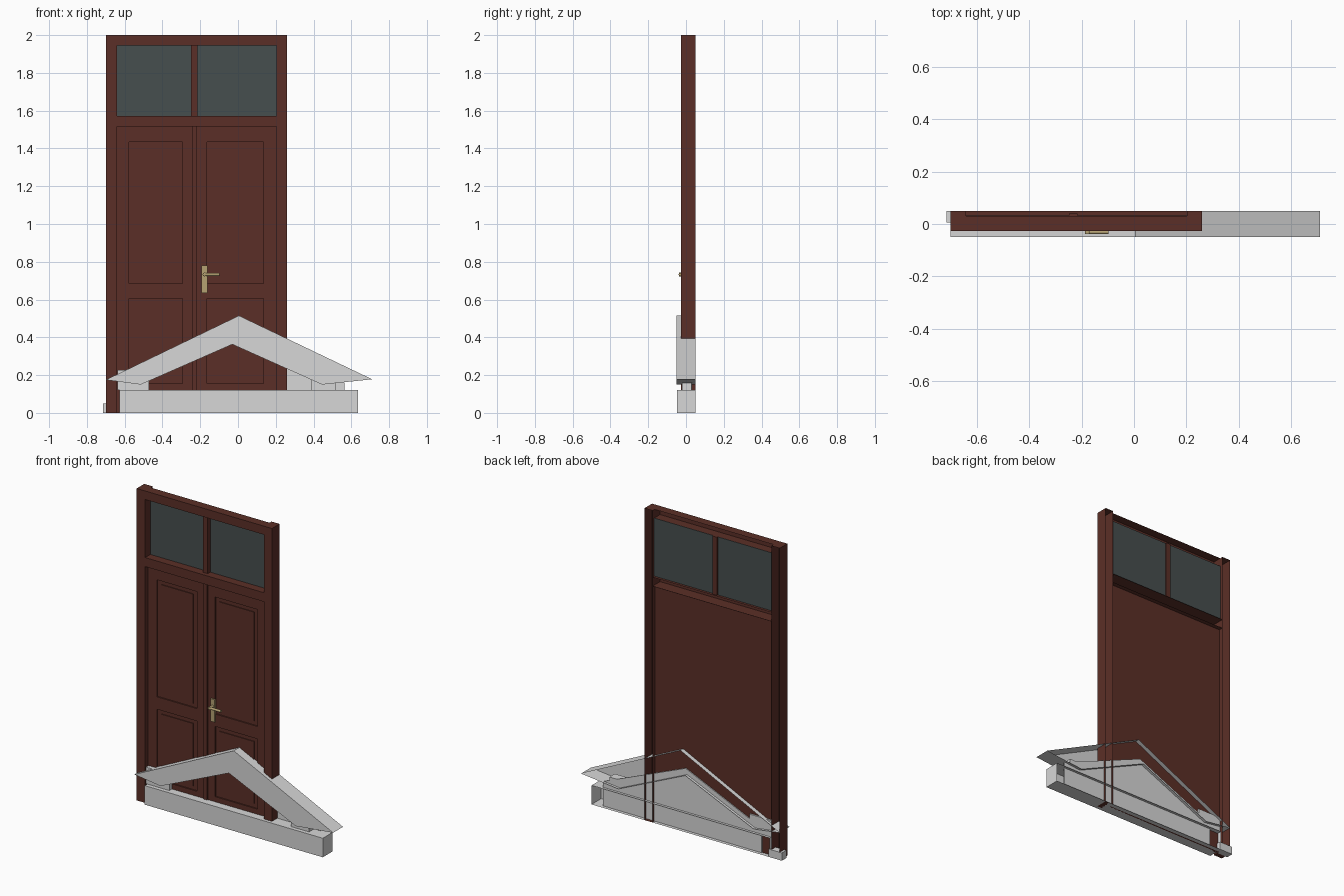
import bpy, bmesh, math
from mathutils import Vector

if "Cube" in bpy.data.objects:
    bpy.data.objects.remove(bpy.data.objects["Cube"])


def material(name, rgb):
    m = bpy.data.materials.new(name)
    m.diffuse_color = (*rgb, 1)
    m.use_nodes = True
    m.node_tree.nodes["Principled BSDF"].inputs["Base Color"].default_value = m.diffuse_color
    return m


BROWN = material("brown_wood", (0.105, 0.028, 0.020))
GREY = material("pale_stone", (0.68, 0.68, 0.68))
GLASS = material("dark_glass", (0.062, 0.077, 0.077))
BRASS = material("brass", (0.46, 0.36, 0.17))


def finish(name, bm, mat):
    me = bpy.data.meshes.new(name)
    bm.to_mesh(me)
    bm.free()
    me.materials.append(mat)
    ob = bpy.data.objects.new(name, me)
    bpy.context.collection.objects.link(ob)
    return ob


def box(name, x, y, z, mat, open_back=False):
    """Box from ranges; open_back leaves out the rear face."""
    bm = bmesh.new()
    bmesh.ops.create_cube(bm, size=1)
    for v in bm.verts:
        v.co = Vector([r[0] if c < 0 else r[1] for c, r in zip(v.co, (x, y, z))])
    if open_back:
        bm.normal_update()
        back = [f for f in bm.faces if f.normal.y > 0.9]
        bmesh.ops.delete(bm, geom=back, context='FACES_ONLY')
    return finish(name, bm, mat)


def profile(name, pts, y0, y1, mat, open_back=False):
    """Outline in x, z pushed from y0 back to y1."""
    bm = bmesh.new()
    front = [bm.verts.new((px, y0, pz)) for px, pz in pts]
    back = [bm.verts.new((px, y1, pz)) for px, pz in pts]
    n = len(pts)
    bm.faces.new(front)
    if not open_back:
        bm.faces.new(back[::-1])
    for i in range(n):
        j = (i + 1) % n
        bm.faces.new((front[i], back[i], back[j], front[j]))
    bmesh.ops.recalc_face_normals(bm, faces=bm.faces)
    return finish(name, bm, mat)


FRONT, BACK = -0.027, 0.05

# Door frame: hollow posts and rails
box("left_post", (-0.70, -0.64), (FRONT, BACK), (0, 2), BROWN, True)
box("right_post", (0.203, 0.26), (FRONT, BACK), (0, 2), BROWN, True)
box("top_rail", (-0.64, 0.203), (FRONT, 0.03), (1.945, 2), BROWN, True)
box("transom_rail", (-0.64, 0.203), (FRONT, BACK), (1.515, 1.573), BROWN, True)
box("transom_mullion", (-0.248, -0.215), (0.0, 0.04), (1.573, 1.945), BROWN)
box("transom_glass", (-0.64, 0.203), (0.026, 0.032), (1.573, 1.945), GLASS)

# Door leaves: back sheet, stiles, rails and raised panels
LEAF = 0.004
box("door_sheet", (-0.64, 0.203), (0.012, 0.022), (0, 1.515), BROWN)
box("meeting_strip", (-0.243, -0.217), (LEAF - 0.008, 0.012), (0, 1.515), BROWN)
PANELS = ((0.155, 0.605), (0.685, 1.435))
for side, x0, x1, p0, p1 in (("left", -0.64, -0.243, -0.578, -0.295),
                             ("right", -0.217, 0.203, -0.165, 0.135)):
    for nm, a, b in (("outer", x0, p0), ("inner", p1, x1)):
        box(f"{side}_{nm}_stile", (a, b), (LEAF, 0.012), (0, 1.515), BROWN)
    for i, z in enumerate(((0, 0.155), (0.605, 0.685), (1.435, 1.515))):
        box(f"{side}_leaf_rail_{i}", (p0, p1), (LEAF, 0.012), z, BROWN)
    for i, (a, b) in enumerate(PANELS):
        box(f"{side}_panel_{i}", (p0 + 0.028, p1 - 0.028), (0.007, 0.012),
            (a + 0.025, b - 0.025), BROWN)

# Handle: plate, spindle and lever
box("handle_plate", (-0.193, -0.162), (-0.005, LEAF), (0.635, 0.78), BRASS)


def rod(name, loc, rot, radius, length):
    bpy.ops.mesh.primitive_cylinder_add(vertices=16, radius=radius, depth=length,
                                        location=loc, rotation=rot)
    ob = bpy.context.object
    ob.name = name
    ob.data.materials.append(BRASS)
    bpy.ops.object.shade_smooth_by_angle()


rod("handle_spindle", (-0.177, -0.02, 0.733), (math.pi / 2, 0, 0), 0.010, 0.035)
rod("handle_lever", (-0.14, -0.031, 0.733), (0, math.pi / 2, 0), 0.008, 0.085)

# Pediment in front of the door foot, open at the rear
box("pediment_base", (-0.628, 0.635), (-0.048, BACK), (0, 0.122), GREY, True)
profile("pediment_rake", [(0.005, 0.515), (0.71, 0.178), (0.445, 0.15),
                          (-0.03, 0.363), (-0.515, 0.15), (-0.70, 0.175)],
        -0.05, BACK, GREY, True)
profile("pediment_back_panel", [(-0.56, 0.003), (0.565, 0.003), (0.565, 0.16),
                                (-0.02, 0.40), (-0.56, 0.16)], 0.027, 0.033, GREY)
box("left_block", (-0.637, -0.472), (-0.022, 0.033), (0.122, 0.228), GREY)
box("right_block", (0.39, 0.52), (-0.022, 0.033), (0.122, 0.20), GREY)
box("corner_foot", (-0.715, -0.62), (0.005, BACK), (0, 0.05), GREY)
